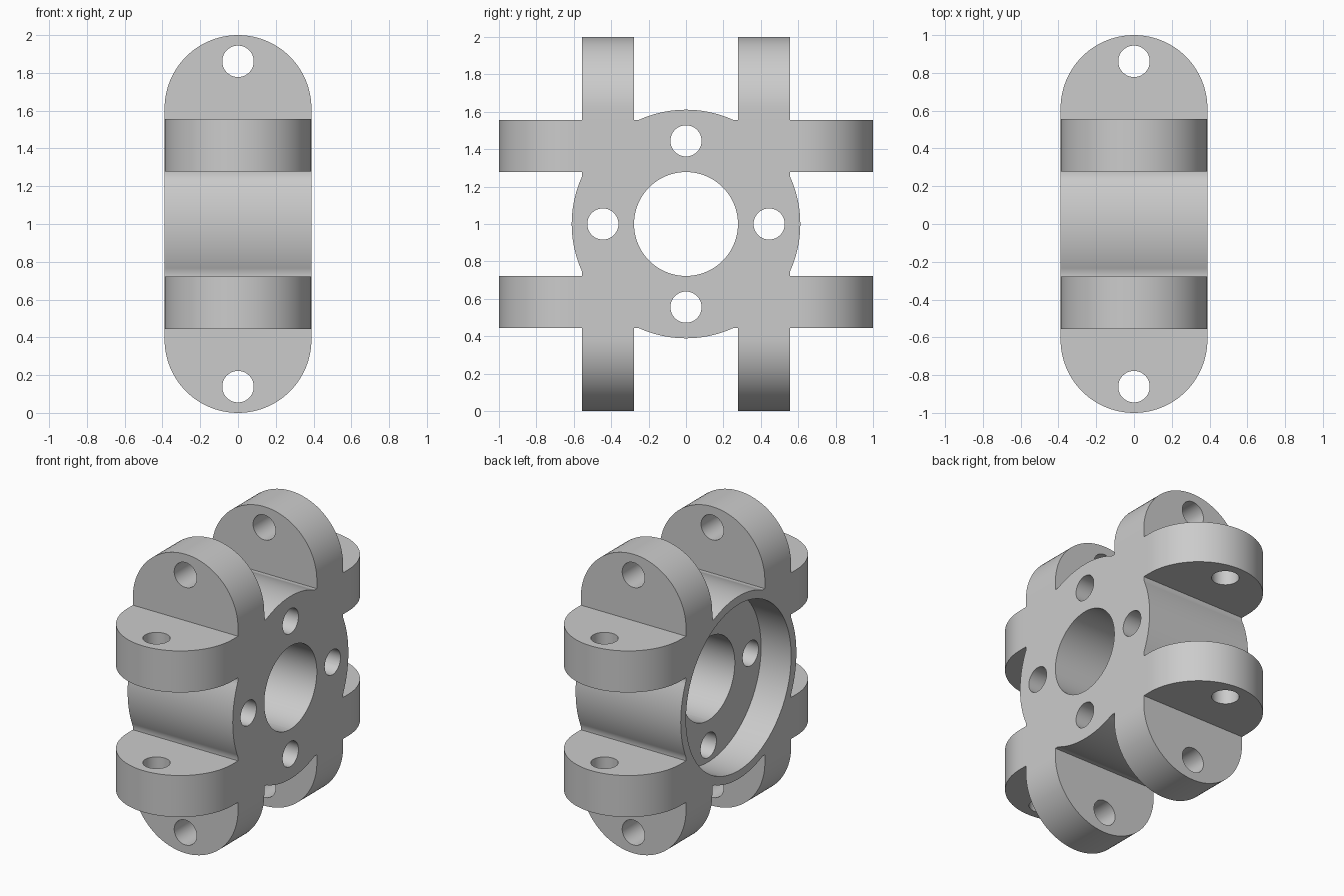
import bpy
import bmesh
from math import cos, sin, pi
from mathutils import Matrix, Vector

cube = bpy.data.objects.get("Cube")
if cube:
    bpy.data.objects.remove(cube, do_unlink=True)

UNIT = 1 / 18
HALF_WIDTH = 7 * UNIT
CENTRE = Vector((0, 0, 1))

metal = bpy.data.materials.new("light grey metal")
metal.use_nodes = True
GREY = (0.6, 0.6, 0.6, 1)
metal.diffuse_color = GREY
metal.node_tree.nodes["Principled BSDF"].inputs["Base Color"].default_value = GREY


def make_object(name, bm):
    bmesh.ops.recalc_face_normals(bm, faces=bm.faces)
    mesh = bpy.data.meshes.new(name)
    bm.to_mesh(mesh)
    bm.free()
    mesh.materials.append(metal)
    obj = bpy.data.objects.new(name, mesh)
    bpy.context.collection.objects.link(obj)
    return obj


def cylinder(name, axis, radius, depth, offset, segments=48):
    turn = Vector((0, 0, 1)).rotation_difference(Vector(axis)).to_matrix().to_4x4()
    bm = bmesh.new()
    bmesh.ops.create_cone(bm, cap_ends=True, segments=segments, radius1=radius,
                          radius2=radius, depth=depth,
                          matrix=Matrix.Translation(CENTRE + Vector(offset)) @ turn)
    return make_object(name, bm)


def lug_plate(name, side, turn):
    """Round-ended plate, forming one lug at each end."""
    bm = bmesh.new()
    steps = 48
    ring = []
    for end in (1, -1):
        for i in range(steps + 1):
            a = pi * i / steps
            ring.append(bm.verts.new((end * HALF_WIDTH * cos(a), side * 7.5 * UNIT - 2.5 * UNIT,
                                      end * (11 * UNIT + HALF_WIDTH * sin(a)))))
    face = bm.faces.new(ring)
    grown = bmesh.ops.extrude_face_region(bm, geom=[face])["geom"]
    bmesh.ops.translate(bm, vec=(0, 5 * UNIT, 0),
                        verts=[v for v in grown if isinstance(v, bmesh.types.BMVert)])
    bm.transform(Matrix.Translation(CENTRE) @ Matrix.Rotation(turn, 4, "X"))
    return make_object(name, bm)


def combine(target, tool, operation):
    mod = target.modifiers.new(tool.name, "BOOLEAN")
    mod.object = tool
    mod.operation = operation
    mod.solver = "EXACT"
    bpy.context.view_layer.objects.active = target
    bpy.ops.object.modifier_apply(modifier=mod.name)
    bpy.data.objects.remove(tool, do_unlink=True)


# Round hub with two crossing pairs of lug plates
hub = cylinder("lug_hub", (1, 0, 0), 11 * UNIT, 2 * HALF_WIDTH, (0, 0, 0), 128)
for turn in (0, pi / 2):
    for side in (1, -1):
        combine(hub, lug_plate("lug_plate", side, turn), "UNION")

# Central bore, and the wide recess on the right-hand face
combine(hub, cylinder("bore", (1, 0, 0), 5 * UNIT, 2, (0, 0, 0), 96), "DIFFERENCE")
combine(hub, cylinder("recess", (1, 0, 0), 10 * UNIT, 8 * UNIT, (-HALF_WIDTH, 0, 0), 128),
        "DIFFERENCE")

# Bolt holes round the bore, and pin holes through each pair of lugs
for s in (1, -1):
    for bolt in ((0, s * 8 * UNIT, 0), (0, 0, s * 8 * UNIT)):
        combine(hub, cylinder("bolt_hole", (1, 0, 0), 1.5 * UNIT, 2, bolt), "DIFFERENCE")
    pin = s * 15.5 * UNIT
    combine(hub, cylinder("pin_hole", (0, 1, 0), 1.5 * UNIT, 1.5, (0, 0, pin)), "DIFFERENCE")
    combine(hub, cylinder("pin_hole", (0, 0, 1), 1.5 * UNIT, 1.5, (0, pin, 0)), "DIFFERENCE")

bpy.ops.object.select_all(action="DESELECT")
hub.select_set(True)
bpy.context.view_layer.objects.active = hub
bpy.ops.object.shade_smooth_by_angle(angle=pi / 6)
